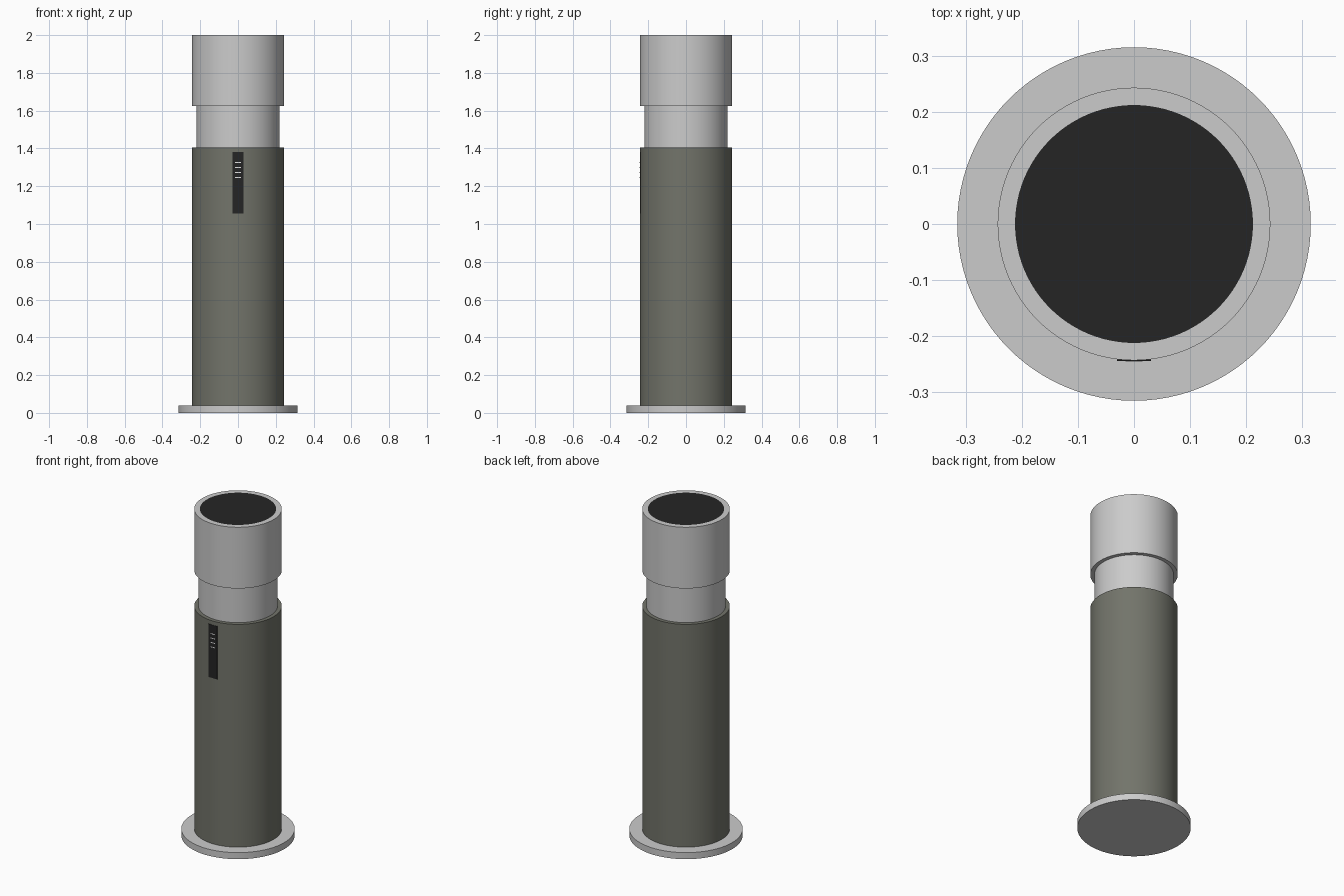
import bpy
import math
import bmesh

if "Cube" in bpy.data.objects:
    bpy.data.objects.remove(bpy.data.objects["Cube"], do_unlink=True)


def material(name, color):
    mat = bpy.data.materials.new(name)
    mat.use_nodes = True
    mat.diffuse_color = (*color, 1)
    mat.node_tree.nodes["Principled BSDF"].inputs["Base Color"].default_value = (*color, 1)
    return mat


silver = material("silver", (0.6, 0.6, 0.6))
olive = material("olive grey", (0.17, 0.175, 0.145))
black = material("black", (0.018, 0.018, 0.018))
white = material("white", (0.8, 0.8, 0.8))


def cylinder(name, radius, bottom, top, mat):
    bpy.ops.mesh.primitive_cylinder_add(
        vertices=96, radius=radius, depth=top - bottom, location=(0, 0, (bottom + top) / 2))
    obj = bpy.context.object
    obj.name = name
    obj.data.materials.append(mat)
    bpy.ops.object.shade_smooth_by_angle(angle=math.radians(30))
    return obj


def plate(name, width, height, depth, y, z, mat):
    bpy.ops.mesh.primitive_cube_add(size=1, location=(0, y, z))
    obj = bpy.context.object
    obj.name = name
    obj.scale = (width, depth, height)
    bpy.ops.object.transform_apply(location=False, rotation=False, scale=True)
    obj.data.materials.append(mat)
    return obj


# Stacked cylindrical parts
cylinder("base_flange", 0.315, 0, 0.04, silver)
cylinder("body", 0.243, 0.04, 1.405, olive)
cylinder("neck", 0.22, 1.4, 1.63, silver)
head = cylinder("head", 0.243, 1.625, 2.0, silver)

# Dark lens inset in the top face of the head
head.data.materials.append(black)
bm = bmesh.new()
bm.from_mesh(head.data)
bm.faces.ensure_lookup_table()
lens = max(bm.faces, key=lambda f: f.calc_center_median().z)
bmesh.ops.inset_region(bm, faces=[lens], thickness=0.031)
lens.material_index = 1
bm.to_mesh(head.data)
bm.free()

# Display plate on the front with its small markings
plate("display_panel", 0.06, 0.325, 0.004, -0.2425, 1.218, black)
for i in range(4):
    plate(f"display_mark_{i + 1}", 0.03, 0.005, 0.001, -0.2447, 1.245 + i * 0.027, white)
